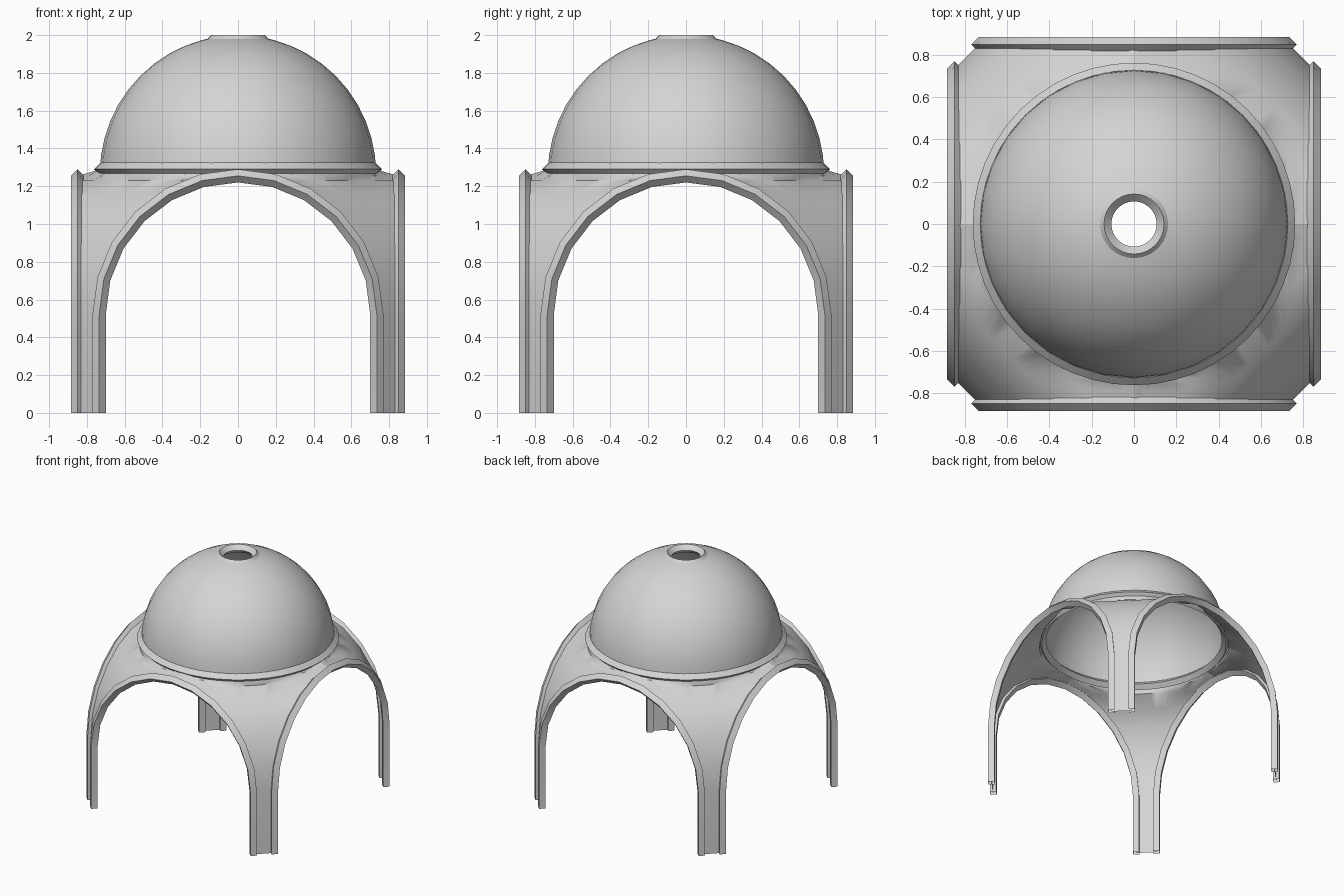
import bpy, bmesh, math
from mathutils import Vector, Matrix

if "Cube" in bpy.data.objects:
    bpy.data.objects.remove(bpy.data.objects["Cube"])

R = 0.735        # arch centreline radius
SPRING = 0.52    # springing height
SIDE = 0.849     # distance of each arch plane from the axis
TUBE = 0.035     # half size of the diamond moulding
RING_R, RING_Z = 0.728, 1.29
STEPS = 6        # segments per quarter arch

stone = bpy.data.materials.new("pale grey stone")
stone.diffuse_color = (0.66, 0.66, 0.66, 1)
stone.use_nodes = True
stone.node_tree.nodes["Principled BSDF"].inputs["Base Color"].default_value = stone.diffuse_color


def finish(bm, name, angle):
    me = bpy.data.meshes.new(name)
    bm.to_mesh(me)
    bm.free()
    ob = bpy.data.objects.new(name, me)
    bpy.context.collection.objects.link(ob)
    me.materials.append(stone)
    bpy.ops.object.select_all(action='DESELECT')
    ob.select_set(True)
    bpy.context.view_layer.objects.active = ob
    bpy.ops.object.shade_smooth_by_angle(angle=math.radians(angle))
    return ob


def skin(bm, rows, close_u=False, close_v=False):
    """Quads between successive rows of points."""
    vs = [[bm.verts.new(p) for p in row] for row in rows]
    n, m = len(vs), len(vs[0])
    for i in range(n if close_v else n - 1):
        a, b = vs[i], vs[(i + 1) % n]
        for j in range(m if close_u else m - 1):
            k = (j + 1) % m
            bm.faces.new((a[j], a[k], b[k], b[j]))
    return vs


def turn(p, a):
    return Matrix.Rotation(a, 3, 'Z') @ Vector(p)


# Arch centreline in the right half: (x, z, angle), foot to crown
half = [(R, 0, 0)] + [(R * math.cos(t), SPRING + R * math.sin(t), t)
                      for t in (math.pi / 2 * i / STEPS for i in range(STEPS + 1))]
full = half + [(-x, z, math.pi - t) for x, z, t in reversed(half[:-1])]

# Four arches with a diamond section, open at the feet
for k, name in enumerate(("front_arch", "right_arch", "back_arch", "left_arch")):
    bm = bmesh.new()
    rows = []
    for x, z, t in full:
        row = []
        for dn, dy in ((TUBE, 0), (0, -TUBE), (-TUBE, 0), (0, TUBE)):
            p = (x + dn * math.cos(t), -SIDE + dy, z + dn * math.sin(t))
            row.append(turn(p, k * math.pi / 2))
        rows.append(row)
    skin(bm, rows, close_u=True)
    bmesh.ops.recalc_face_normals(bm, faces=bm.faces)
    finish(bm, name, 35)

# Four corner webs: straight bands between neighbouring arches, kept outside the ring
N = 16
CLEAR = 0.745
for k, side in enumerate(("front_right", "back_right", "back_left", "front_left")):
    rows = []
    for x, z, t in half:
        a, b = Vector((x, -SIDE, z)), Vector((SIDE, -x, z))
        row = []
        for j in range(N + 1):
            p = a.lerp(b, j / N)
            r = math.hypot(p.x, p.y)
            if r < CLEAR:
                p.x, p.y = p.x * CLEAR / r, p.y * CLEAR / r
            row.append(turn(p, k * math.pi / 2))
        rows.append(row)
    # Last row lies on the ring, at the same bearing as the row below
    rows.append([Vector((p.x, p.y, 0)).normalized() * RING_R + Vector((0, 0, RING_Z))
                 for p in rows[-1]])
    bm = bmesh.new()
    skin(bm, rows)
    finish(bm, side + "_corner_web", 40)


# Diamond-section rings under the dome and round the top opening
def ring(name, r, z, n):
    rows = [[turn((r + dr, 0, z + dz), 2 * math.pi * i / n)
             for dr, dz in ((TUBE, 0), (0, TUBE), (-TUBE, 0), (0, -TUBE))]
            for i in range(n)]
    bm = bmesh.new()
    skin(bm, rows, close_u=True, close_v=True)
    bmesh.ops.recalc_face_normals(bm, faces=bm.faces)
    finish(bm, name, 35)


ring("dome_base_ring", RING_R, RING_Z, 48)
ring("top_opening_ring", 0.142, 1.965, 32)

# Dome shell, open at the top
DOME_R, DOME_Z, SIDES = 0.731, 1.268, 32
angles = [math.radians(2)] + [math.radians(7.5 * i) for i in range(1, 11)]
angles.append(math.acos(0.142 / DOME_R))
rows = [[turn((DOME_R * math.cos(a), 0, DOME_Z + DOME_R * math.sin(a)),
              2 * math.pi * j / SIDES) for j in range(SIDES)] for a in angles]
bm = bmesh.new()
skin(bm, rows, close_u=True)
finish(bm, "dome", 40)
